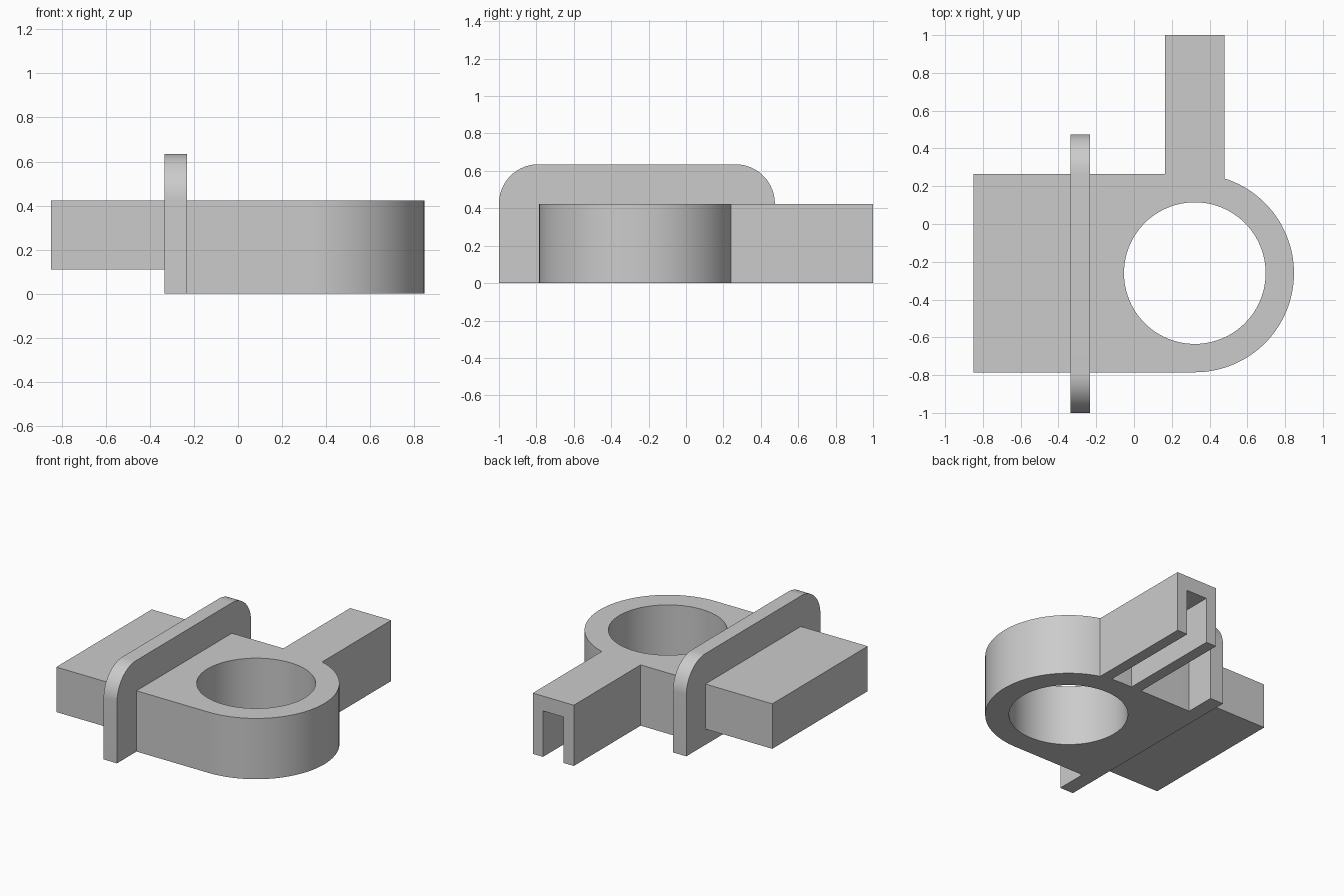
import bpy, bmesh
from math import cos, sin, pi
from mathutils import Vector

cube = bpy.data.objects.get("Cube")
if cube:
    bpy.data.objects.remove(cube, do_unlink=True)

grey = bpy.data.materials.new("light_grey")
grey.use_nodes = True
grey.diffuse_color = (0.6, 0.6, 0.6, 1)
bsdf = next(n for n in grey.node_tree.nodes if n.type == 'BSDF_PRINCIPLED')
bsdf.inputs["Base Color"].default_value = grey.diffuse_color


def arc(cx, cy, r, start, end, steps):
    """Points along a circular arc, both ends included."""
    return [(cx + r * cos(start + (end - start) * i / steps),
             cy + r * sin(start + (end - start) * i / steps)) for i in range(steps + 1)]


def prism(name, loops, place, push):
    """Fill a profile (later loops are holes) and extrude it along push."""
    bm = bmesh.new()
    edges = []
    for loop in loops:
        verts = [bm.verts.new(place(a, b)) for a, b in loop]
        edges += [bm.edges.new((verts[i - 1], v)) for i, v in enumerate(verts)]
    bmesh.ops.triangle_fill(bm, edges=edges, use_beauty=True)
    extruded = bmesh.ops.extrude_face_region(bm, geom=bm.faces[:], use_keep_orig=True)
    top = [g for g in extruded["geom"] if isinstance(g, bmesh.types.BMVert)]
    bmesh.ops.translate(bm, verts=top, vec=Vector(push))
    bmesh.ops.recalc_face_normals(bm, faces=bm.faces[:])
    mesh = bpy.data.meshes.new(name)
    bm.to_mesh(mesh)
    bm.free()
    mesh.materials.append(grey)
    ob = bpy.data.objects.new(name, mesh)
    bpy.context.collection.objects.link(ob)
    bpy.ops.object.select_all(action='DESELECT')
    ob.select_set(True)
    bpy.context.view_layer.objects.active = ob
    bpy.ops.object.shade_smooth_by_angle(angle=pi / 6)
    return ob


HEIGHT = 0.423
CX, CY, R = 0.322, -0.26, 0.525      # ring centre and outer radius
FRONT, BACK = CY - R, CY + R
FLANGE_L, FLANGE_R = -0.335, -0.232

# Ring body: straight block with a rounded end and a round bore
outline = [(FLANGE_R, BACK), (FLANGE_R, FRONT)] + arc(CX, CY, R, -pi / 2, pi / 2, 64)
bore = arc(CX, CY, 0.375, 0, 2 * pi, 96)[:-1]
prism("ring_body", [outline, bore], lambda a, b: (a, b, 0), (0, 0, HEIGHT))

# Upright flange with rounded top corners
r, top = 0.21, 0.635
y0, y1 = -1, 0.475
profile = ([(y0, 0), (y1, 0)] + arc(y1 - r, top - r, r, 0, pi / 2, 24)
           + arc(y0 + r, top - r, r, pi / 2, pi, 24))
prism("flange", [profile], lambda a, b: (FLANGE_L, a, b), (FLANGE_R - FLANGE_L, 0, 0))

# Raised slab on the far side of the flange
slab = [(-0.85, FRONT), (FLANGE_L, FRONT), (FLANGE_L, BACK), (-0.85, BACK)]
prism("slab", [slab], lambda a, b: (a, b, 0.11), (0, 0, HEIGHT - 0.11))

# Rear arm: channel section open underneath
half, slot, roof = 0.158, 0.079, 0.32
section = [(-half, 0), (-slot, 0), (-slot, roof), (slot, roof),
           (slot, 0), (half, 0), (half, HEIGHT), (-half, HEIGHT)]
prism("rear_arm", [section], lambda a, b: (CX + a, 0.235, b), (0, 1 - 0.235, 0))
